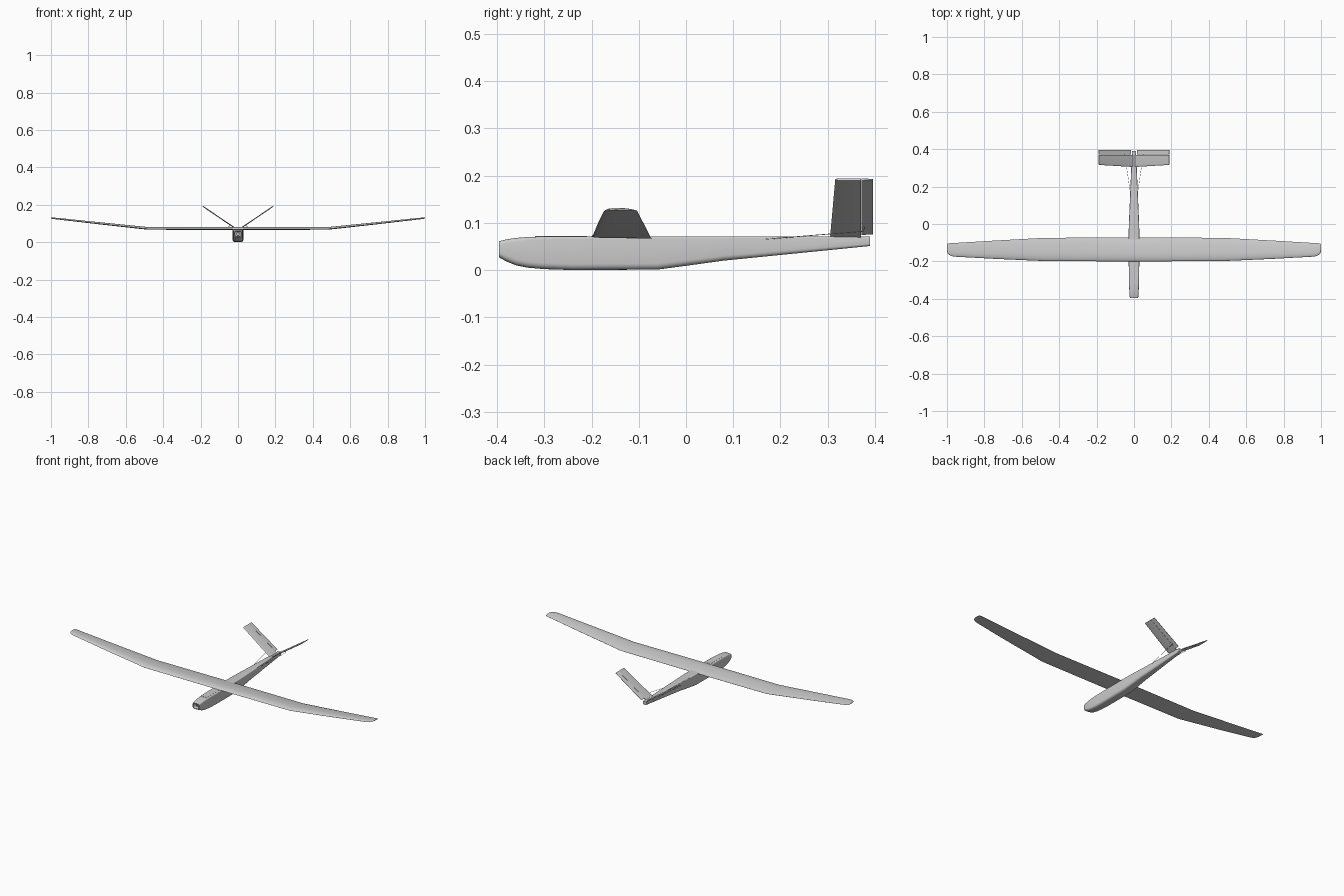
import bpy, bmesh, math
from mathutils import Vector

if "Cube" in bpy.data.objects:
    bpy.data.objects.remove(bpy.data.objects["Cube"])


def loft(name, loops, angle=35):
    """Skin a list of equal-length closed loops and cap both ends."""
    bm = bmesh.new()
    rings = [[bm.verts.new(p) for p in lp] for lp in loops]
    n = len(rings[0])
    for a, b in zip(rings, rings[1:]):
        for i in range(n):
            j = (i + 1) % n
            bm.faces.new((a[i], a[j], b[j], b[i]))
    bm.faces.new(rings[0])
    bm.faces.new(rings[-1])
    bmesh.ops.recalc_face_normals(bm, faces=bm.faces[:])
    me = bpy.data.meshes.new(name)
    bm.to_mesh(me)
    bm.free()
    ob = bpy.data.objects.new(name, me)
    bpy.context.collection.objects.link(ob)
    bpy.ops.object.select_all(action='DESELECT')
    ob.select_set(True)
    bpy.context.view_layer.objects.active = ob
    bpy.ops.object.shade_smooth_by_angle(angle=math.radians(angle))
    return ob


def box(name, loc, size):
    x, y, z = (s / 2 for s in size)
    ring = [(-x, -y), (x, -y), (x, y), (-x, y)]
    return loft(name, [[(loc[0] + a, loc[1] + b, loc[2] + h) for a, b in ring] for h in (-z, z)])


def rod(name, a, b, r, sides=12):
    a, b = Vector(a), Vector(b)
    q = (b - a).to_track_quat('Z', 'Y')
    ring = [q @ Vector((r * math.cos(t), r * math.sin(t), 0))
            for t in (2 * math.pi * i / sides for i in range(sides))]
    return loft(name, [[a + p for p in ring], [b + p for p in ring]])


def section(y, w, zb, zt, rb, rt):
    """Rounded box cross-section of the body; rb / rt are lower / upper corner radii."""
    pts = []
    for cx, cz, r, a0 in ((w - rt, zt - rt, rt, 0), (-w + rt, zt - rt, rt, 90),
                          (-w + rb, zb + rb, rb, 180), (w - rb, zb + rb, rb, 270)):
        for k in range(5):
            t = math.radians(a0 + k * 22.5)
            pts.append((cx + r * math.cos(t), y, cz + r * math.sin(t)))
    return pts


# fuselage with an open, recessed nose
loft("fuselage", [section(*s) for s in (
    (-0.365, 0.016, 0.033, 0.056, 0.008, 0.006),
    (-0.396, 0.018, 0.031, 0.058, 0.009, 0.007),
    (-0.396, 0.022, 0.027, 0.061, 0.011, 0.008),
    (-0.38, 0.024, 0.018, 0.065, 0.013, 0.008),
    (-0.36, 0.025, 0.010, 0.068, 0.013, 0.008),
    (-0.335, 0.026, 0.005, 0.070, 0.013, 0.007),
    (-0.30, 0.027, 0.002, 0.071, 0.013, 0.006),
    (-0.24, 0.028, 0.0, 0.071, 0.013, 0.005),
    (-0.06, 0.029, 0.001, 0.071, 0.013, 0.004),
    (0.0, 0.0275, 0.009, 0.071, 0.012, 0.004),
    (0.08, 0.024, 0.020, 0.071, 0.011, 0.004),
    (0.39, 0.011, 0.051, 0.071, 0.005, 0.003))])

# motor shaft inside the nose
rod("motor", (0, -0.366, 0.045), (0, -0.38, 0.045), 0.009, 20)
rod("motor_shaft", (0, -0.378, 0.045), (0, -0.394, 0.045), 0.002)

# hatch panel on the nose deck
box("nose_hatch", (0, -0.265, 0.071), (0.036, 0.11, 0.0015))

# aerofoil: fraction of chord, height over chord
UP = [(0, 0), (.015, .022), (.05, .043), (.12, .066), (.22, .08), (.34, .082),
      (.5, .07), (.68, .047), (.85, .02), (1, -.028)]
LOW = [(.85, -.03), (.6, -.029), (.35, -.026), (.15, -.022), (.05, -.016), (.015, -.01)]
FOIL = UP + [(1, -.034)] + LOW

# wing stations: x, leading edge y, trailing edge y, z
HALF = [(0.48, -0.198, -0.074, 0.071), (0.75, -0.186, -0.089, 0.100),
        (0.95, -0.175, -0.101, 0.1225), (0.975, -0.172, -0.102, 0.1252),
        (0.990, -0.164, -0.1035, 0.1268), (0.997, -0.155, -0.105, 0.1275),
        (1.0, -0.144, -0.110, 0.128)]
stations = [(-x, a, b, z) for x, a, b, z in reversed(HALF)] + [(0, -0.2, -0.072, 0.071)] + HALF
loft("wing", [[(x, a + (b - a) * u, z + (b - a) * v) for u, v in FOIL]
              for x, a, b, z in stations], 30)

# V-tail panels, hinged rudders and control horns
ROOT, TIP = Vector((0.006, 0.069)), Vector((0.188, 0.192))
D = (TIP - ROOT).normalized()
N = Vector((-D.y, D.x))


def tail_part(name, side, t0, t1, front, back, prof):
    loops = []
    for t, f in ((t0, front[0]), (t1, front[1])):
        c = ROOT.lerp(TIP, t)
        loops.append([(side * (c.x + N.x * h), f + (back - f) * u, c.y + N.y * h) for u, h in prof])
    return loft(name, loops)


FIN = [(0, 0), (.04, .0016), (.15, .0028), (1, .0028), (1, -.0028), (.15, -.0028), (.04, -.0016)]
FLAP = [(0, .0028), (1, .0008), (1, -.0008), (0, -.0028)]
for side, label in ((1, "right"), (-1, "left")):
    tail_part(label + "_tail_fin", side, 0, 1, (0.305, 0.316), 0.37, FIN)
    tail_part(label + "_ruddervator", side, 0.06, 1, (0.3712, 0.3712), 0.396, FLAP)
    c = ROOT.lerp(TIP, 0.2) - N * 0.002
    e = c - N * 0.012
    rod(label + "_control_horn", (side * c.x, 0.377, c.y), (side * e.x, 0.375, e.y), 0.0015, 8)
    rod(label + "_pushrod", (side * 0.017, 0.15, 0.064), (side * e.x, 0.375, e.y), 0.0008, 8)
